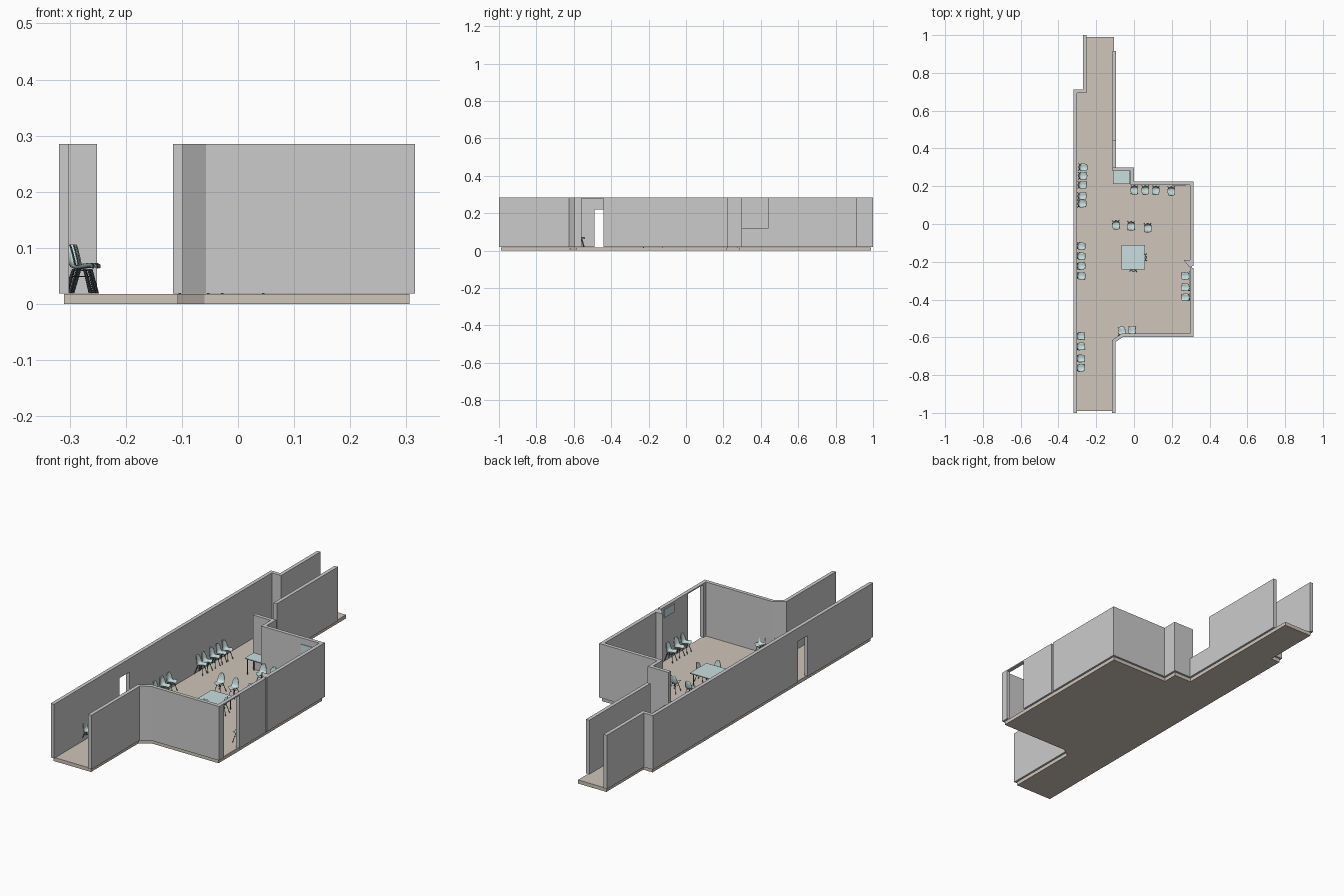
import bpy, bmesh, math, random
from mathutils import Vector, Matrix

if "Cube" in bpy.data.objects:
    bpy.data.objects.remove(bpy.data.objects["Cube"])

random.seed(3)
FLOOR, WALL0, TOP = 0.018, 0.019, 0.285


def mat(name, c):
    m = bpy.data.materials.new(name)
    m.diffuse_color = (*c, 1)
    m.use_nodes = True
    m.node_tree.nodes["Principled BSDF"].inputs["Base Color"].default_value = m.diffuse_color
    return m


BEIGE = mat("beige_floor", (0.63, 0.56, 0.49))
TEAL = mat("pale_teal", (0.58, 0.74, 0.74))
DARK = mat("dark_metal", (0.10, 0.13, 0.13))


def mesh_from(bm, name, material=None, smooth=False):
    bmesh.ops.recalc_face_normals(bm, faces=bm.faces)
    me = bpy.data.meshes.new(name)
    bm.to_mesh(me)
    bm.free()
    if material:
        me.materials.append(material)
    for p in me.polygons:
        p.use_smooth = smooth
    return me


def add(me, name):
    ob = bpy.data.objects.new(name, me)
    bpy.context.collection.objects.link(ob)
    return ob


def prism(name, outline, z0, z1, material=None):
    bm = bmesh.new()
    f = bm.faces.new([bm.verts.new((x, y, z0)) for x, y in outline])
    r = bmesh.ops.extrude_face_region(bm, geom=[f])
    vs = [v for v in r["geom"] if isinstance(v, bmesh.types.BMVert)]
    bmesh.ops.translate(bm, verts=vs, vec=(0, 0, z1 - z0))
    return add(mesh_from(bm, name, material), name)


def box(name, x0, x1, y0, y1, z0, z1, material=None):
    return prism(name, [(x0, y0), (x1, y0), (x1, y1), (x0, y1)], z0, z1, material)


def offset(path, d):
    """Mitred parallel of an open path."""
    pts = [Vector(p) for p in path]
    dirs = [(b - a).normalized() for a, b in zip(pts, pts[1:])]
    out = []
    for i, p in enumerate(pts):
        a, b = dirs[max(i - 1, 0)], dirs[min(i, len(dirs) - 1)]
        na, nb = Vector((-a.y, a.x)), Vector((-b.y, b.x))
        out.append(tuple(p + (na + nb) * d / (1 + na.dot(nb))))
    return out


def wall(name, path, t=0.018):
    return prism(name, offset(path, t / 2) + offset(path, -t / 2)[::-1], WALL0, TOP)


def cut(ob, *dims):
    c = box("cutter", *dims)
    m = ob.modifiers.new("opening", "BOOLEAN")
    m.operation, m.solver, m.object = "DIFFERENCE", "EXACT", c
    bpy.context.view_layer.objects.active = ob
    bpy.ops.object.modifier_apply(modifier=m.name)
    bpy.data.objects.remove(c)


def rod(bm, a, b, r, sides=6):
    a, b = Vector(a), Vector(b)
    q = (b - a).to_track_quat("Z", "Y").to_matrix().to_4x4()
    bmesh.ops.create_cone(bm, cap_ends=True, segments=sides, radius1=r, radius2=r,
                          depth=(b - a).length, matrix=Matrix.Translation((a + b) / 2) @ q)


# Floor slab
right_path = [(-.107, -1), (-.107, -.62), (-.06, -.588), (.306, -.588), (.306, .216),
              (-.01, .216), (-.01, .29), (-.105, .29), (-.105, .915)]
left_path = [(-.31, -1), (-.31, .703), (-.26, .703), (-.26, 1)]
clip = lambda p: (p[0], max(-.99, min(.99, p[1])))
floor_line = [clip(p) for p in right_path[:-1]] + [(-.105, .99)] + [clip(p) for p in left_path[::-1]]
prism("floor", floor_line, 0, FLOOR, BEIGE)

# Walls with their openings
left = wall("left_wall", left_path)
cut(left, -.35, -.27, -.49, -.415, 0, .22)          # left doorway
right = wall("right_wall", right_path)
cut(right, .28, .35, -.56, -.44, 0, .279)           # right doorway
cut(right, -.13, -.08, .2995, .44, .12, .4)         # serving hatch
cut(right, .307, .35, -.233, -.223, 0, .4)          # joint in right wall
prism("wall_pier", [(.262, -.19), (.298, -.19), (.298, -.225), (.29, -.225)], WALL0, TOP)

# Wall boards
box("right_wall_board", .292, .296, -.33, -.25, .235, .275, TEAL)
box("back_wall_board", .2, .275, .203, .206, .215, .255, TEAL)


# Tables
def table(name, x0, x1, y0, y1, h, inset):
    box(name + "_top", x0, x1, y0, y1, h - .004, h, TEAL)
    bm = bmesh.new()
    xs, ys = (x0 + inset, x1 - inset), (y0 + inset, y1 - inset)
    for x in xs:
        for y in ys:
            rod(bm, (x, y, FLOOR), (x, y, h - .004), .0022, 8)
    for y in ys:
        rod(bm, (xs[0], y, h - .007), (xs[1], y, h - .007), .0018)
    for x in xs:
        rod(bm, (x, ys[0], h - .007), (x, ys[1], h - .007), .0018)
    add(mesh_from(bm, name + "_legs", DARK), name + "_legs")


table("main_table", -.065, .057, -.24, -.112, .08, .012)
table("corner_table", -.112, -.02, .213, .282, .10, .008)


# Chair shell: side profile (forward, height, half width) bent up at the sides
def shell_mesh():
    prof = [(.024, .043, .012), (.019, .046, .018), (.006, .044, .020), (-.008, .042, .020),
            (-.016, .046, .020), (-.020, .056, .0195), (-.023, .070, .017),
            (-.0255, .081, .012), (-.0265, .085, .007)]
    bm = bmesh.new()
    rows = []
    for i, (f, h, w) in enumerate(prof):
        back = min(1, max(0, (i - 2) / 3))
        rows.append([bm.verts.new((u * w, f + back * .008 * u * u, h + (1 - back * .8) * .006 * u * u))
                     for u in (-1, -.6, -.2, .2, .6, 1)])
    for a, b in zip(rows, rows[1:]):
        for j in range(5):
            bm.faces.new((a[j], a[j + 1], b[j + 1], b[j]))
    bmesh.ops.recalc_face_normals(bm, faces=bm.faces)
    bmesh.ops.solidify(bm, geom=bm.faces[:], thickness=.0015)
    return mesh_from(bm, "chair_shell", TEAL, True)


# Chair legs: splayed rods with cross braces
def legs_mesh():
    bm = bmesh.new()
    for s in (-1, 1):
        for f in (-1, 1):
            rod(bm, (s * .009, f * .010 - .001, .043), (s * .018, f * .022 - .002, 0), .0014)
        rod(bm, (s * .009, -.012, .041), (s * .009, .010, .041), .001)
        rod(bm, (s * .0115, -.015, .030), (-s * .0115, .012, .030), .0008)
        rod(bm, (-.009, s * .010, .041), (.009, s * .010, .041), .001)
    return mesh_from(bm, "chair_legs", DARK)


SHELL, LEGS = shell_mesh(), legs_mesh()

# Chair rows: (facing angle, positions)
E, S, W, N = -math.pi / 2, math.pi, math.pi / 2, 0
rows = [
    (E, [(-.270, .30), (-.272, .255), (-.274, .207), (-.275, .148), (-.276, .108)]),
    (E, [(-.281, y) for y in (-.117, -.170, -.222, -.274)]),
    (E, [(-.283, y) for y in (-.593, -.648, -.712, -.762)]),
    (S, [(.002, .180), (.06, .179), (.115, .178), (.198, .174)]),
    (S, [(-.095, -.005), (-.015, -.01), (.073, -.02)]),
    (W, [(.274, y) for y in (-.275, -.335, -.388)]),
    (N, [(-.065, -.568), (-.010, -.564)]),
    (N, [(-.002, -.228)]),
    (W, [(.043, -.178)]),
]
for ang, spots in rows:
    for x, y in spots:
        turn = ang + random.uniform(-.1, .1)
        for me in (SHELL, LEGS):
            ob = add(me, me.name)
            ob.location = (x, y, WALL0 + .001 if me is SHELL else WALL0)
            ob.rotation_euler.z = turn
